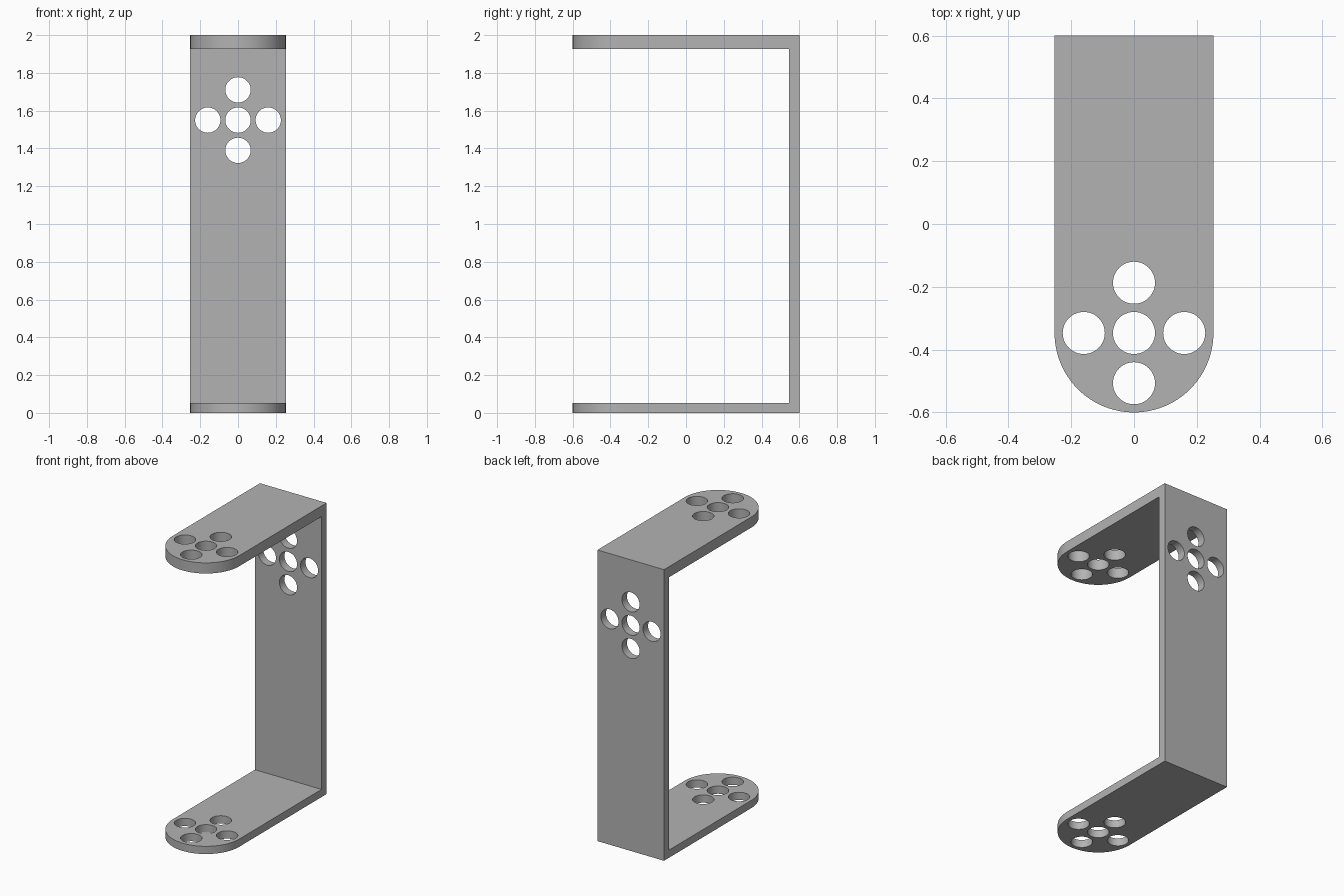
import bpy, bmesh, math
from mathutils import Matrix, Vector

if "Cube" in bpy.data.objects:
    bpy.data.objects.remove(bpy.data.objects["Cube"], do_unlink=True)

HALF_W = 0.253        # half the strap width, also the tip radius
BACK, FRONT = 0.6, -0.6
WALL_Y = 0.545        # inner face of the upright
TOP_Z, BOTTOM_Z = 1.927, 0.053
TIP_Y = FRONT + HALF_W
HOLE_R, PITCH = 0.067, 0.16
HOLE_Z = 1.55

grey = bpy.data.materials.new("plain_grey")
grey.use_nodes = True
colour = (0.45, 0.45, 0.45, 1)
grey.diffuse_color = colour
grey.node_tree.nodes["Principled BSDF"].inputs["Base Color"].default_value = colour


def add_object(name, bm):
    bmesh.ops.recalc_face_normals(bm, faces=bm.faces)
    mesh = bpy.data.meshes.new(name)
    bm.to_mesh(mesh)
    bm.free()
    mesh.materials.append(grey)
    obj = bpy.data.objects.new(name, mesh)
    bpy.context.collection.objects.link(obj)
    return obj


def prism(name, outline, sweep):
    """Extrude a closed outline along a vector."""
    bm = bmesh.new()
    face = bm.faces.new([bm.verts.new(p) for p in outline])
    grown = bmesh.ops.extrude_face_region(bm, geom=[face])["geom"]
    bmesh.ops.translate(bm, vec=sweep, verts=[v for v in grown if isinstance(v, bmesh.types.BMVert)])
    return add_object(name, bm)


def hole_cross(name, centre, depth, rotation):
    """Five cylinders in a plus pattern."""
    bm = bmesh.new()
    place = Matrix.Translation(centre) @ rotation
    for dx, dy in ((0, 0), (1, 0), (-1, 0), (0, 1), (0, -1)):
        bmesh.ops.create_cone(bm, cap_ends=True, segments=48, radius1=HOLE_R, radius2=HOLE_R, depth=depth,
                              matrix=place @ Matrix.Translation((dx * PITCH, dy * PITCH, 0)))
    return add_object(name, bm)


def cut(target, cutter, operation):
    cutter.hide_render = True
    mod = target.modifiers.new(cutter.name, 'BOOLEAN')
    mod.object, mod.operation, mod.solver = cutter, operation, 'EXACT'


# Channel-shaped strap: top arm, upright and bottom arm
channel = [(FRONT, 0), (BACK, 0), (BACK, 2), (FRONT, 2), (FRONT, TOP_Z),
           (WALL_Y, TOP_Z), (WALL_Y, BOTTOM_Z), (FRONT, BOTTOM_Z)]
bracket = prism("bracket", [(-HALF_W, y, z) for y, z in channel], Vector((2 * HALF_W, 0, 0)))

# Round the arm tips
arc = [math.pi + math.pi * i / 48 for i in range(49)]
plan = [(HALF_W * math.cos(a), TIP_Y + HALF_W * math.sin(a), -0.1) for a in arc]
plan += [(HALF_W, BACK + 0.1, -0.1), (-HALF_W, BACK + 0.1, -0.1)]
tip_shape = prism("tip_rounding_cutter", plan, Vector((0, 0, 2.2)))

# Holes through both arms and through the upright
arm_holes = hole_cross("arm_hole_cutter", (0, TIP_Y, 1), 2.4, Matrix())
wall_holes = hole_cross("upright_hole_cutter", (0, BACK, HOLE_Z), 0.4, Matrix.Rotation(math.pi / 2, 4, 'X'))
cut(bracket, tip_shape, 'INTERSECT')
cut(bracket, arm_holes, 'DIFFERENCE')
cut(bracket, wall_holes, 'DIFFERENCE')

# Apply the cuts and drop the cutters
bpy.context.view_layer.update()
solid = bpy.data.meshes.new_from_object(bracket.evaluated_get(bpy.context.evaluated_depsgraph_get()))
bracket.modifiers.clear()
bracket.data = solid
solid.materials.clear()
solid.materials.append(grey)
for cutter in (tip_shape, arm_holes, wall_holes):
    bpy.data.objects.remove(cutter, do_unlink=True)

bpy.ops.object.select_all(action='DESELECT')
bracket.select_set(True)
bpy.context.view_layer.objects.active = bracket
bpy.ops.object.shade_smooth_by_angle(angle=math.radians(30))
